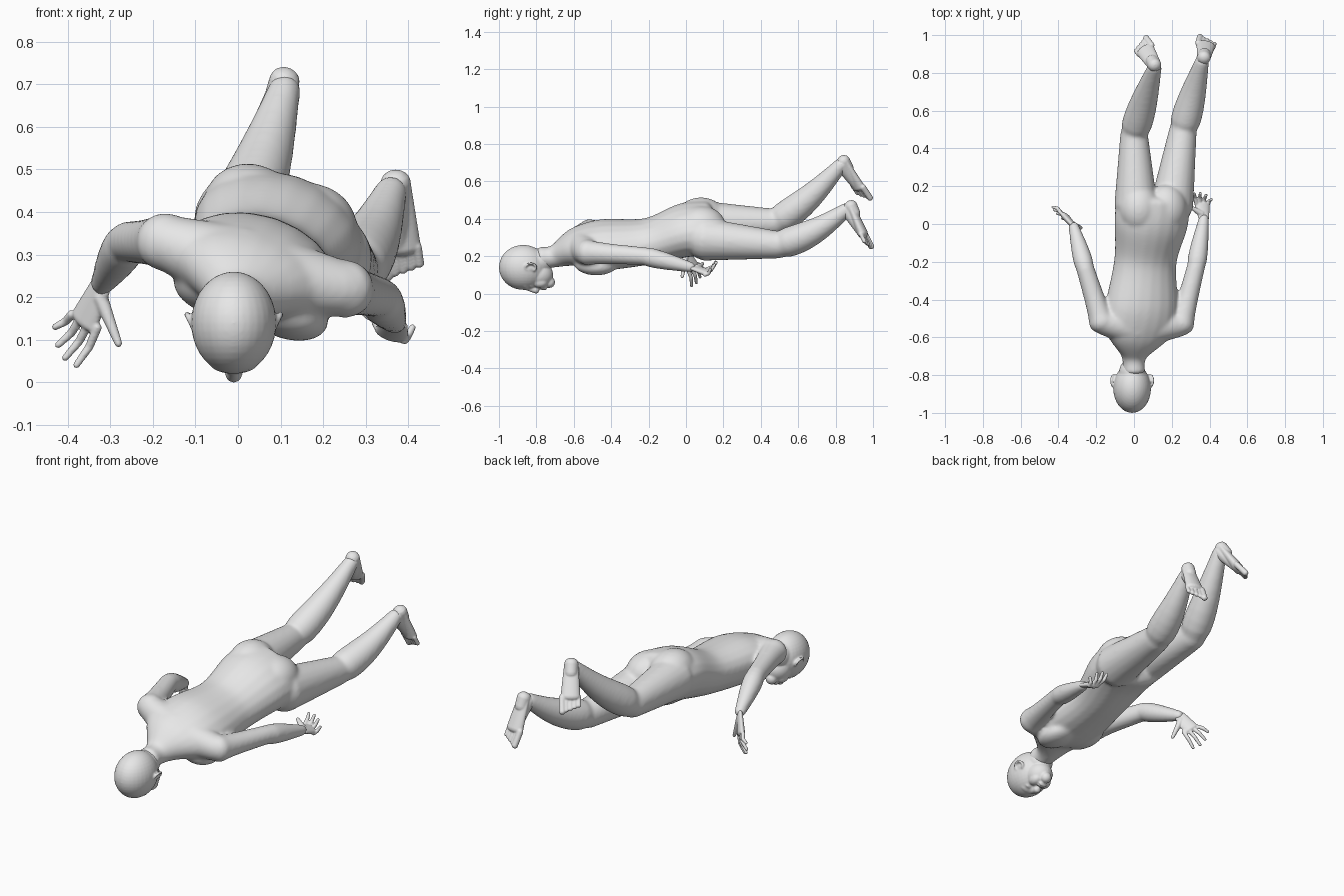
import bpy
import bmesh
from math import sin, cos, pi, radians
from mathutils import Vector, Matrix

default_cube = bpy.data.objects.get("Cube")
if default_cube:
    bpy.data.objects.remove(default_cube, do_unlink=True)

grey = (0.8, 0.8, 0.8, 1)
skin = bpy.data.materials.new("plain grey")
skin.use_nodes = True
skin.diffuse_color = grey
skin.node_tree.nodes["Principled BSDF"].inputs["Base Color"].default_value = grey

SIDES = 20
STEPS = 8
UP = Vector((0, 0, 1))
ROLL = radians(18)


def tube(bm, points, widths, depths, up=UP, cap=0.8):
    """Closed tube of oval sections with rounded ends."""
    last = len(points) - 1
    sections = []
    for i, point in enumerate(points):
        along = (points[min(i + 1, last)] - points[max(i - 1, 0)]).normalized()
        normal = (up - along * up.dot(along)).normalized()
        sections.append((point, along, normal, widths[i], depths[i]))

    def rounded(section, direction):
        point, along, normal, width, depth = section
        reach = direction * cap * min(width, depth)
        return [(point + along * reach * sin(angle), along, normal, width * cos(angle), depth * cos(angle))
                for angle in (0.5, 1, 1.4)]

    sections = rounded(sections[0], -1)[::-1] + sections + rounded(sections[-1], 1)
    rings = []
    for point, along, normal, width, depth in sections:
        side = along.cross(normal)
        angles = [2 * pi * k / SIDES for k in range(SIDES)]
        rings.append([bm.verts.new(point + side * width * cos(a) + normal * depth * sin(a)) for a in angles])
    for lower, upper in zip(rings, rings[1:]):
        for k in range(SIDES):
            j = (k + 1) % SIDES
            bm.faces.new((lower[k], lower[j], upper[j], upper[k]))
    bm.faces.new(rings[0][::-1])
    bm.faces.new(rings[-1])


def limb(bm, start, end, r_start, r_end, bulge=0, sag=0, flat=1, up=UP):
    """Tapering segment between two joints, with a muscle bulge nearer its start."""
    start, end = Vector(start), Vector(end)
    steps = [i / STEPS for i in range(STEPS + 1)]
    points = [start.lerp(end, t) - UP * sag * sin(pi * t) for t in steps]
    radii = [r_start + (r_end - r_start) * t + bulge * sin(pi * t ** 0.6) for t in steps]
    tube(bm, points, radii, [r * flat for r in radii], up)


def blob(bm, centre, radii, roll=0):
    """Ellipsoid, optionally rolled with the torso."""
    place = Matrix.Translation(centre) @ Matrix.Rotation(roll, 4, 'Y') @ Matrix.Diagonal((*radii, 1))
    bmesh.ops.create_uvsphere(bm, u_segments=32, v_segments=20, radius=1, matrix=place)


def spline(rows):
    """Smooth curve through rows of numbers."""
    result = []
    padded = [rows[0], *rows, rows[-1]]
    for quad in zip(padded, padded[1:], padded[2:], padded[3:]):
        for i in range(STEPS):
            t = i / STEPS
            result.append([b + t * ((c - a) + t * ((2*a - 5*b + 4*c - d) + t * (3*b - a - 3*c + d))) / 2
                           for a, b, c, d in zip(*quad)])
    return result + [rows[-1]]


def finish(name, bm, voxel, smoothing):
    """Fuse the overlapping shells into one smooth surface."""
    bmesh.ops.recalc_face_normals(bm, faces=bm.faces)
    mesh = bpy.data.meshes.new(name)
    bm.to_mesh(mesh)
    bm.free()
    mesh.materials.append(skin)
    part = bpy.data.objects.new(name, mesh)
    bpy.context.collection.objects.link(part)
    fuse = part.modifiers.new("fuse", 'REMESH')
    fuse.mode = 'VOXEL'
    fuse.voxel_size = voxel
    fuse.use_smooth_shade = True
    soften = part.modifiers.new("soften", 'SMOOTH')
    soften.factor = 0.5
    soften.iterations = smoothing


def leg(bm, hip, knee, ankle):
    limb(bm, hip, knee, .115, .073)
    limb(bm, knee, ankle, .068, .038, bulge=.02, sag=.025)


def arm(bm, root, shoulder, elbow, wrist):
    limb(bm, root, shoulder, .1, .065)
    limb(bm, shoulder, elbow, .07, .048, bulge=-.006)
    limb(bm, elbow, wrist, .048, .028, bulge=.008)


def foot(name, ankle, heel, ball, tip, inner):
    """Foot with five toes; inner is the side of the big toe."""
    bm = bmesh.new()
    heel, ball, tip = Vector(heel), Vector(ball), Vector(tip)
    limb(bm, heel, ball, .036, .05, flat=.55)
    limb(bm, heel, heel.lerp(ball, .3), .036, .034)
    limb(bm, ankle, ball, .036, .026)
    side = (tip - ball).cross(UP).normalized() * inner
    for i in range(5):
        root = ball + side * .021 * (2 - i)
        end = root + (tip - ball) * (1 - .1 * i)
        size = .011 if i else .016
        limb(bm, root, end, size, size)
    finish(name, bm, .004, 4)


def hand(name, wrist, knuckles, tips, thumb):
    """Palm, four fingers fanned between index and little finger, and a thumb."""
    bm = bmesh.new()
    wrist, index, little, index_tip, little_tip, thumb = map(Vector, (wrist, *knuckles, *tips, thumb))
    forward = (index_tip + little_tip - index - little).normalized()
    normal = (little - index).cross(forward).normalized()
    limb(bm, wrist, (index + little) / 2, .03, .042, flat=.45, up=normal)
    for i in range(4):
        t = i / 3
        root = index.lerp(little, t)
        end = index_tip.lerp(little_tip, t) + forward * .02 * sin(pi * t)
        bend = root.lerp(end, .5) - normal * .01
        limb(bm, root, bend, .011, .01, up=normal)
        limb(bm, bend, end, .01, .008, up=normal)
    limb(bm, wrist.lerp(index, .3), thumb, .018, .009, up=normal)
    finish(name, bm, .004, 3)


# Torso and neck: x, y, z, half width, half depth
bm = bmesh.new()
torso = spline([(0, -.78, .19, .06, .06), (0, -.7, .2, .07, .06), (.02, -.58, .25, .18, .1),
                (.04, -.45, .26, .2, .13), (.06, -.2, .28, .17, .12), (.09, 0, .34, .2, .14),
                (.1, .12, .35, .2, .14)])
tube(bm, [Vector(row[:3]) for row in torso], [row[3] for row in torso], [row[4] for row in torso],
     up=Vector((sin(ROLL), 0, cos(ROLL))), cap=.3)

# Chest muscles and buttocks, mirrored across the rolled middle
across = Vector((cos(ROLL), 0, -sin(ROLL)))
for s in (-1, 1):
    blob(bm, Vector((.03, -.48, .19)) + across * s * .09, (.1, .12, .06), ROLL)
    blob(bm, Vector((.1, .08, .39)) + across * s * .075, (.11, .13, .1), ROLL)

# Legs and arms: right leg bent up, left one nearly straight
right_ankle, left_ankle = (.11, .83, .69), (.36, .86, .45)
right_wrist, left_wrist = (-.32, -.01, .23), (.37, .03, .14)
leg(bm, (.01, .1, .38), (0, .48, .38), right_ankle)
leg(bm, (.2, .1, .29), (.26, .5, .26), left_ankle)
arm(bm, (0, -.55, .27), (-.17, -.52, .33), (-.26, -.23, .33), right_wrist)
arm(bm, (.06, -.55, .25), (.25, -.53, .22), (.33, -.22, .2), left_wrist)
finish("body", bm, .008, 18)

# Head, face down: skull, face, chin, nape, brow
bm = bmesh.new()
MID = -.01
blob(bm, (MID, -.87, .14), (.1, .13, .12))
blob(bm, (MID, -.79, .1), (.07, .08, .07))
blob(bm, (MID, -.73, .06), (.03, .03, .03))
blob(bm, (MID, -.79, .17), (.07, .08, .07))
blob(bm, (MID, -.86, .05), (.06, .03, .03))
# Nose and lips
limb(bm, (MID, -.86, .03), (MID, -.8, .02), .01, .021)
for y in (-.768, -.753):
    blob(bm, (MID, y, .03), (.026, .008, .013))
# Eyes, cheeks and ears with a rim
for s in (-1, 1):
    blob(bm, (MID + s * .03, -.83, .04), (.02, .01, .01))
    blob(bm, (MID + s * .03, -.78, .06), (.03, .04, .03))
    blob(bm, (MID + s * .09, -.83, .14), (.01, .03, .02))
    turns = [k * pi / 5 for k in range(-4, 5)]
    rim = [Vector((MID + s * (.1 + cos(a) / 100), -.83 + .03 * sin(a), .14 + .02 * cos(a))) for a in turns]
    size = [.007] * len(rim)
    tube(bm, rim, size, size, up=Vector((1, 0, 0)))
finish("head", bm, .005, 6)

# Feet and hands
foot("right_foot", right_ankle, (.11, .84, .71), (.06, .92, .57), (.03, .96, .51), 1)
foot("left_foot", left_ankle, (.37, .88, .47), (.38, .945, .32), (.39, .98, .25), -1)
hand("right_hand", right_wrist, [(-.33, .01, .13), (-.39, .06, .16)],
     [(-.38, .03, .04), (-.43, .09, .13)], (-.28, -.02, .09))
hand("left_hand", left_wrist, [(.33, .11, .13), (.39, .1, .1)],
     [(.32, .16, .17), (.41, .13, .13)], (.3, .09, .16))
